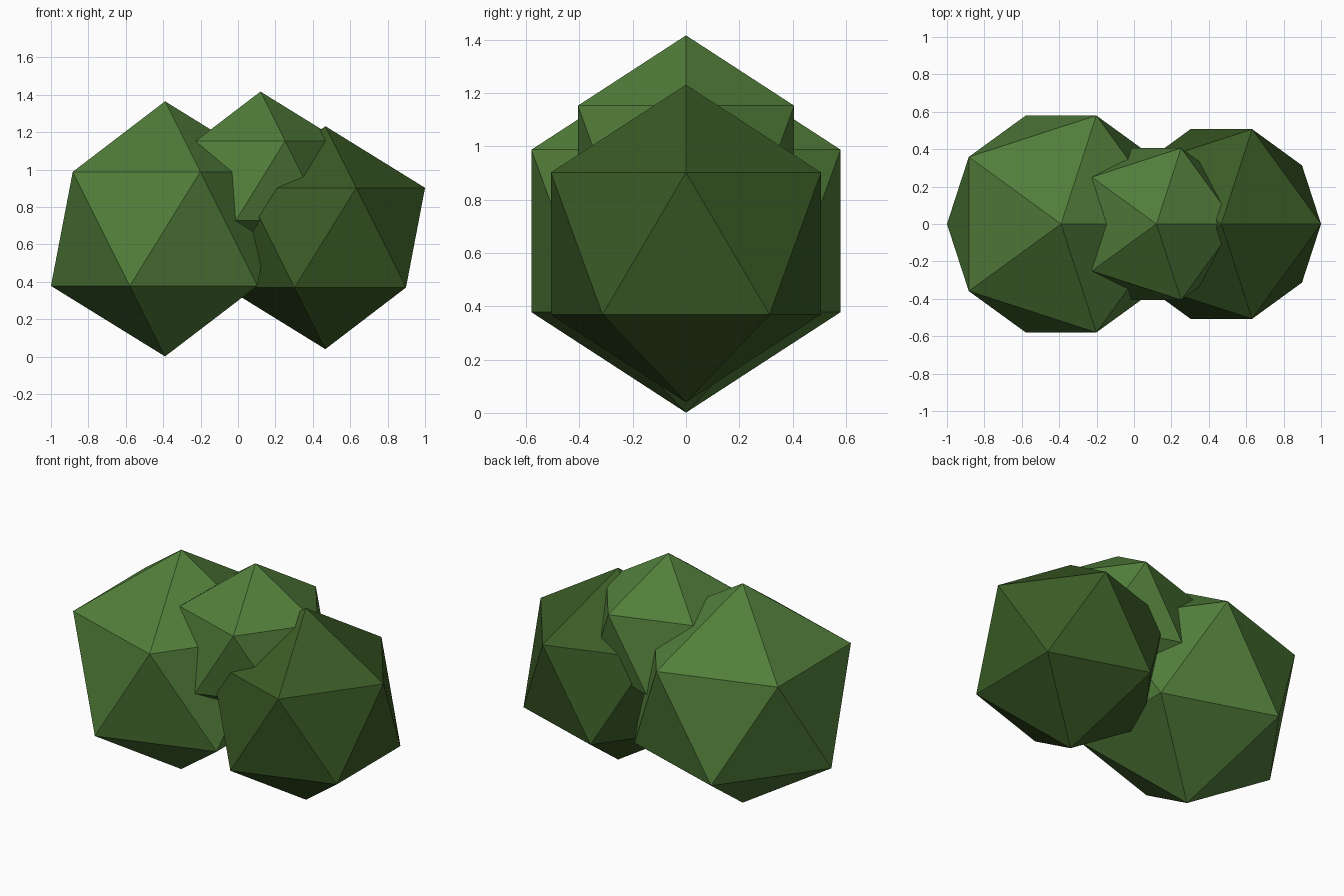
import bpy

cube = bpy.data.objects.get("Cube")
if cube:
    bpy.data.objects.remove(cube, do_unlink=True)


def make_material(name, color):
    mat = bpy.data.materials.new(name)
    mat.use_nodes = True
    mat.diffuse_color = color
    mat.node_tree.nodes["Principled BSDF"].inputs["Base Color"].default_value = color
    return mat


def add_clump(name, radius, x, z, mat):
    """One faceted ball of foliage, a plain icosahedron."""
    bpy.ops.mesh.primitive_ico_sphere_add(subdivisions=1, radius=radius, location=(x, 0, z))
    clump = bpy.context.object
    clump.name = name
    clump.data.materials.append(mat)
    bpy.ops.object.shade_flat()
    return clump


leaf_green = make_material("leaf green", (0.085, 0.21, 0.043, 1))
dark_green = make_material("dark leaf green", (0.043, 0.105, 0.019, 1))

# Three overlapping clumps of the bush
add_clump("large_foliage_clump", 0.682, -0.39, 0.683, leaf_green)
add_clump("dark_foliage_clump", 0.596, 0.467, 0.636, dark_green)
add_clump("top_foliage_clump", 0.477, 0.12, 0.94, leaf_green)
